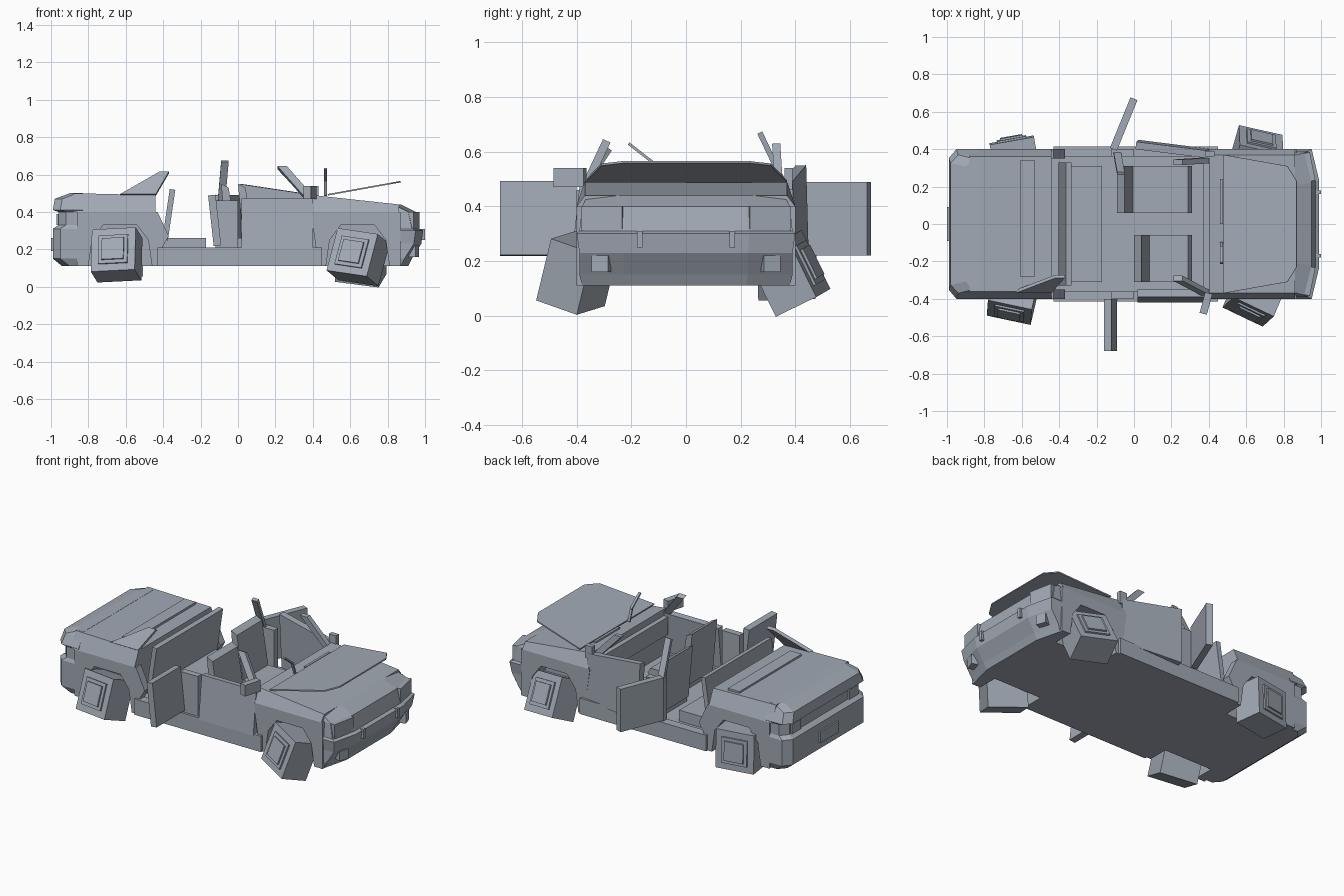
import bpy, bmesh
from math import radians
from mathutils import Matrix, Vector

# Shared levels and widths
HALF = .4
BOTTOM = .11
SILL = .2
BELT = .4
DECK = .49
SIDES = (("near", -1), ("far", 1))

cube = bpy.data.objects.get("Cube")
if cube:
    bpy.data.objects.remove(cube)

# Blue-grey paint for every part
PAINT = (.36, .4, .46, 1)
paint = bpy.data.materials.new("blue_grey_paint")
paint.use_nodes = True
paint.diffuse_color = PAINT
paint.node_tree.nodes["Principled BSDF"].inputs["Base Color"].default_value = PAINT


def bridge(name, rings):
    """Skin a stack of equal-length rings and cap both ends."""
    bm = bmesh.new()
    loops = [[bm.verts.new(point) for point in ring] for ring in rings]
    for lower, upper in zip(loops, loops[1:]):
        for i, vert in enumerate(lower):
            bm.faces.new((lower[i - 1], vert, upper[i], upper[i - 1]))
    bm.faces.new(loops[0])
    bm.faces.new(loops[-1])
    bmesh.ops.recalc_face_normals(bm, faces=bm.faces)
    mesh = bpy.data.meshes.new(name)
    bm.to_mesh(mesh)
    bm.free()
    mesh.materials.append(paint)
    obj = bpy.data.objects.new(name, mesh)
    bpy.context.collection.objects.link(obj)
    return obj


def prism(name, profile, right, left):
    """Extrude a side profile (x, z) across the car."""
    return bridge(name, [[(x, y, z) for x, z in profile] for y in (right, left)])


def box(name, x, y, z):
    """Box from three (start, end) ranges."""
    return prism(name, [(x[0], z[0]), (x[1], z[0]), (x[1], z[1]), (x[0], z[1])], *y)


def panel(name, corners, thick=.02):
    """Flat sheet with thickness, from a loop of corners."""
    points = [Vector(corner) for corner in corners]
    normal = (points[2] - points[0]).cross(points[3] - points[1]).normalized()
    shift = normal * thick / 2
    return bridge(name, [[p - shift for p in points], [p + shift for p in points]])


def strut(name, foot, tip, width, thick=.02):
    """Narrow panel from foot to tip, its width running along the car."""
    foot, tip, across = Vector(foot), Vector(tip), Vector((width, 0, 0))
    return panel(name, [foot, foot + across, tip + across, tip], thick)


def upright(name, start, end, low, high, lean=(0, 0)):
    """Door panel between two plan points; lean shifts its top edge in plan."""
    bottom = [Vector((*point, low)) for point in (start, end)]
    rise = Vector((*lean, high - low))
    return panel(name, bottom + [point + rise for point in reversed(bottom)], .04)


def lamp(name, inner, outer, low, high, thick=.04):
    """Mirrored pair of lamps; inner and outer are (x, y) edges."""
    for side, s in SIDES:
        edges = [(x, s * y) for x, y in (inner, outer)]
        panel(name + "_" + side, [(*edges[0], low), (*edges[1], low),
                                  (*edges[1], high), (*edges[0], high)], thick)


def arch(centre):
    """Angular wheel arch, symmetric about its centre."""
    half = [(.17, BOTTOM), (.15, .25), (.09, .33)]
    return ([(centre - d, z) for d, z in half]
            + [(centre + d, z) for d, z in reversed(half)])


def shoulder(name, tail, nose, tail_top, nose_top, inset):
    """Upper body block whose sides lean inward above the belt line."""
    width = HALF - inset
    low = [(tail, -HALF), (nose, -HALF), (nose, HALF), (tail, HALF)]
    top = [(tail, -width, tail_top), (nose, -width, nose_top),
           (nose, width, nose_top), (tail, width, tail_top)]
    return bridge(name, [[(x, y, BELT) for x, y in low], top])


def end_cap(name, facing, blunt, sections):
    """Chamfered end of the body from sections (height, reach, half width)."""
    rings = []
    for z, reach, width in sections:
        half = [(.83, width), (reach - .04, width), (reach, width * blunt)]
        plan = half + [(x, -y) for x, y in reversed(half)]
        rings.append([(facing * x, y, z) for x, y in plan])
    return bridge(name, rings)


# Floor and sills
box("floor_pan", (-.46, .46), (-HALF, HALF), (BOTTOM, .19))
for side, s in SIDES:
    box("sill_" + side, (-.43, .45), (s * .36, s * .415), (BOTTOM, SILL + .01))

# Nose section
prism("front_fenders", [(.43, BOTTOM), *arch(.64), (.87, BOTTOM), (.87, BELT), (.39, BELT)],
      -HALF, HALF)
box("engine_bay", (.43, .87), (-.27, .27), (BOTTOM, BELT))
shoulder("cowl_and_wings", .4, .86, DECK, .44, .03)
end_cap("nose", 1, .58, [(BOTTOM, .91, .38), (.15, .93, .39), (.23, .98, .39), (.3, .99, HALF),
                         (.31, .97, .39), (BELT, .95, .38), (.44, .87, .36)])

# Hood, sprung open at a slight slope
hood_half = [(.48, .37), (.82, .31), (.87, .23)]
hood_plan = hood_half + [(x, -y) for x, y in reversed(hood_half)]
panel("hood", [(x, y, DECK + (x - .47) * .18) for x, y in hood_plan], .008)

# Tail section, with the lip of each rear door opening
prism("rear_quarters", [(-.86, BOTTOM), *arch(-.63), (-.44, BOTTOM), (-.44, BELT),
                        (-.86, BELT)], -HALF, HALF)
for side, s in SIDES:
    prism("door_lip_" + side, [(-.45, BOTTOM), (-.41, BOTTOM), (-.4, .22), (-.37, .27),
                               (-.43, BELT), (-.45, BELT)], s * .35, s * HALF)
box("trunk_core", (-.88, -.45), (-.27, .27), (BOTTOM, BELT))
shoulder("rear_deck", -.88, -.44, .5, DECK, .04)
end_cap("tail", -1, .88, [(BOTTOM, .94, .38), (.15, .99, HALF), (.31, .99, HALF),
                          (.33, .96, .39), (BELT, .96, .39), (.41, .99, HALF),
                          (.47, .98, .37), (.5, .9, .35)])
box("parcel_shelf", (-.61, -.53), (-.28, .34), (DECK, .505))
panel("rear_pillar_stub", [(-.63, -.36, DECK), (-.44, -.36, DECK), (-.37, -.28, .61),
                           (-.42, -.28, .61)])

# Lamps and bumper details
lamp("headlight", (.95, .23), (.92, .38), .31, BELT)
lamp("fog_lamp", (.95, .28), (.93, .34), .16, .22)
lamp("tail_light", (-.96, .24), (-.96, .33), .33, .39, .02)
lamp("bumper_guard", (.98, .16), (.98, .18), .25, .31)
box("rear_plate", (-1, -.98), (-.09, .09), (.19, .26))

# Seats
box("rear_seat_cushion", (-.4, -.17), (-.31, .31), (.18, .26))
panel("rear_seat_back", [(-.39, -.33, .25), (-.39, .33, .25), (-.35, .33, .52),
                         (-.35, -.33, .52)], .03)
for (side, s), hip in zip(SIDES, (.09, 0)):
    width = (s * .06, s * .31)
    prism("front_seat_cushion_" + side,
          [(hip - .05, .18), (.29, .18), (.31, .23), (.29, .26), (hip - .05, .26)], *width)
    prism("front_seat_back_" + side,
          [(hip - .06, .22), (hip, .22), (hip - .05, .53), (hip - .09, .55)], *width)
box("dashboard", (.37, .45), (-.35, .35), (.34, BELT + .05))

# Rear doors swung wide, front doors ajar
upright("rear_door_near", (-.11, -HALF), (-.11, -.68), .22, DECK, lean=(-.03, 0))
upright("rear_door_far", (-.11, HALF), (0, .67), .22, DECK)
upright("front_door_near", (.02, -HALF), (HALF, -HALF), SILL, .47, lean=(0, .03))
panel("front_door_far", [(.02, .43, .19), (.42, .38, SILL), (.41, .37, DECK),
                         (.01, .42, .55)], .04)

# Door posts and broken pillars
for side, s in SIDES:
    box("middle_post_" + side, (-.12, 0), (s * .36, s * HALF), (SILL, .46))
strut("middle_pillar_far", (-.11, .38, .44), (-.09, .27, .67), .04)
strut("windshield_pillar_near", (.36, -.37, .47), (.21, -.29, .64), .05, .03)
strut("windshield_pillar_far", (.36, .34, .47), (.21, .33, .63), .05, .03)

# Mirrors and wipers
upright("mirror_near", (.4, -.37), (.37, -.48), .47, .54)
box("mirror_far", (.38, .43), (.36, .39), (.46, .54))
strut("wiper_arm", (.46, -.1, DECK), (.46, -.13, .57), .015, .01)
strut("wiper_raised", (.46, -.12, .56), (.46, -.21, .63), .015, .01)
strut("wiper_resting", (.46, 0, DECK), (.46, .24, DECK), .015, .01)

# Square wheels knocked out of line: centre, then yaw, tilt and roll in degrees
wheels = {
    "front_wheel_near": (-1, (.64, -.4, .16), -23, -18, 8),
    "front_wheel_far": (1, (.66, .38, .157), -16, 25, 8),
    "rear_wheel_near": (-1, (-.65, -.4, .172), -13, -20, -3),
    "rear_wheel_far": (1, (-.64, .37, .178), 10, 2, 0),
}
for name, (s, centre, yaw, tilt, roll) in wheels.items():
    pose = Matrix.Translation(centre)
    for angle, axis in ((yaw, "Z"), (tilt, "X"), (roll, "Y")):
        pose = pose @ Matrix.Rotation(radians(angle), 4, axis)
    for part, size, inner, outer in (("tyre", .12, -.09, .08), ("rim", .08, .07, .09),
                                     ("hub", .06, .08, .1)):
        piece = box(name + "_" + part, (-size, size), (s * inner, s * outer), (-size, size))
        piece.data.transform(pose)
